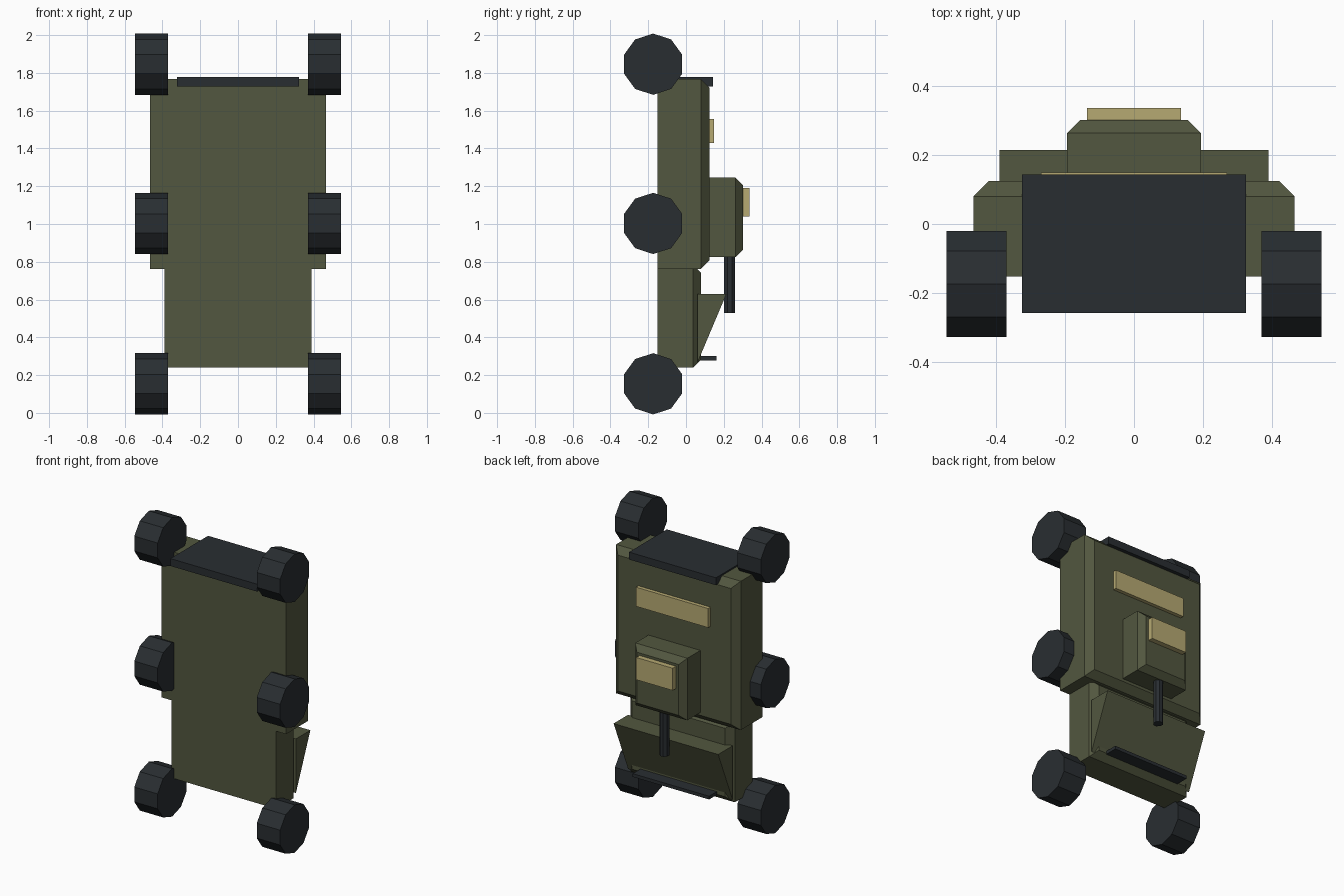
import bpy, bmesh
from math import pi
from mathutils import Matrix

if "Cube" in bpy.data.objects:
    bpy.data.objects.remove(bpy.data.objects["Cube"])


def material(name, rgb):
    m = bpy.data.materials.new(name)
    m.diffuse_color = (*rgb, 1)
    m.use_nodes = True
    m.node_tree.nodes["Principled BSDF"].inputs["Base Color"].default_value = m.diffuse_color
    return m


OLIVE = material("olive", (0.085, 0.095, 0.05))
DARK = material("dark", (0.022, 0.027, 0.031))
TAN = material("tan", (0.47, 0.40, 0.17))


def finish(name, bm, mat):
    bmesh.ops.recalc_face_normals(bm, faces=bm.faces)
    me = bpy.data.meshes.new(name)
    bm.to_mesh(me)
    bm.free()
    me.materials.append(mat)
    ob = bpy.data.objects.new(name, me)
    bpy.context.collection.objects.link(ob)
    return ob


def slab(name, hx, y0, y1, z0, z1, mat, chamfer=0):
    """Box centred on x; optional chamfer around its +y face."""
    levels = [(y0, 0), (y1 - chamfer, 0)]
    if chamfer:
        levels.append((y1, chamfer))
    bm = bmesh.new()
    rings = []
    for y, c in levels:
        pts = [(-hx + c, z0 + c), (hx - c, z0 + c), (hx - c, z1 - c), (-hx + c, z1 - c)]
        rings.append([bm.verts.new((x, y, z)) for x, z in pts])
    for a, b in zip(rings, rings[1:]):
        for i in range(4):
            j = (i + 1) % 4
            bm.faces.new((a[i], a[j], b[j], b[i]))
    bm.faces.new(rings[0])
    bm.faces.new(rings[-1])
    return finish(name, bm, mat)


def prism(name, hx, profile, mat):
    """Extrude a (y, z) profile across x."""
    bm = bmesh.new()
    face = bm.faces.new([bm.verts.new((-hx, y, z)) for y, z in profile])
    new = bmesh.ops.extrude_face_region(bm, geom=[face])["geom"]
    moved = [v for v in new if isinstance(v, bmesh.types.BMVert)]
    bmesh.ops.translate(bm, verts=moved, vec=(2 * hx, 0, 0))
    return finish(name, bm, mat)


def cylinder(name, sides, radius, length, matrix, mat):
    bm = bmesh.new()
    bmesh.ops.create_cone(bm, cap_ends=True, segments=sides, radius1=radius,
                          radius2=radius, depth=length, matrix=matrix)
    # put a corner of the polygon on the y axis of the model
    return finish(name, bm, mat)


# Hull, nose and turret
slab("hull", 0.465, -0.152, 0.124, 0.763, 1.767, OLIVE, 0.044)
slab("nose", 0.39, -0.152, 0.079, 0.24, 0.785, OLIVE, 0.042)
slab("turret", 0.194, 0.08, 0.301, 0.826, 1.245, OLIVE, 0.038)

# Sloped plate over the nose, with its narrow dark lip
prism("sloped_plate", 0.39, [(0.06, 0.63), (0.214, 0.63), (0.06, 0.265)], OLIVE)
slab("plate_lip", 0.285, 0.05, 0.161, 0.278, 0.30, DARK)

# Rear door plate and tan panels
slab("rear_plate", 0.324, -0.258, 0.144, 1.727, 1.777, DARK)
slab("hull_panel", 0.27, 0.10, 0.149, 1.428, 1.557, TAN)
slab("turret_hatch", 0.136, 0.28, 0.336, 1.04, 1.19, TAN)

# Gun barrel
cylinder("gun_barrel", 8, 0.031, 0.37,
         Matrix.Translation((0, 0.231, 0.715)) @ Matrix.Rotation(pi / 8, 4, 'Z'), DARK)

# Six ten-sided wheels, with a polygon corner pointing along y
for row, z in zip(("front", "middle", "rear"), (0.154, 1.003, 1.846)):
    for side, s in (("left", -1), ("right", 1)):
        cylinder(f"{row}_{side}_wheel", 10, 0.162, 0.174,
                 Matrix.Translation((s * 0.457, -0.174, z)) @ Matrix.Rotation(pi / 2, 4, 'Y')
                 @ Matrix.Rotation(pi / 2, 4, 'Z'), DARK)
